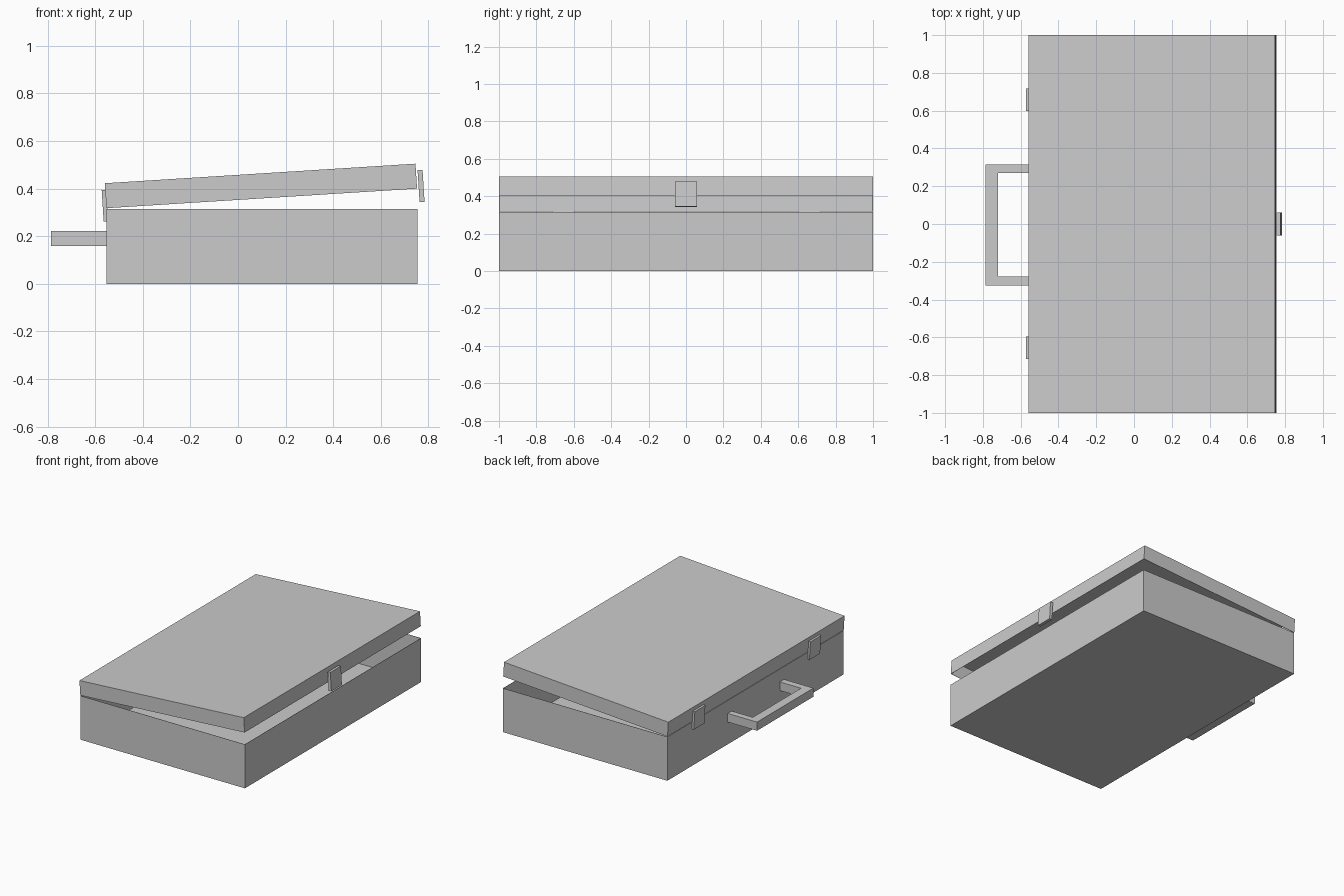
import bpy, bmesh, math
from mathutils import Matrix, Vector

if "Cube" in bpy.data.objects:
    bpy.data.objects.remove(bpy.data.objects["Cube"])


def box(name, lo, hi, open_side=0, matrix=None):
    """Box between two corners; open_side +1 / -1 removes the top / bottom face."""
    lo, hi = Vector(lo), Vector(hi)
    bm = bmesh.new()
    bmesh.ops.create_cube(bm, size=1)
    bmesh.ops.scale(bm, vec=hi - lo, verts=bm.verts)
    bmesh.ops.translate(bm, vec=(lo + hi) / 2, verts=bm.verts)
    if open_side:
        bm.normal_update()
        gone = [f for f in bm.faces if f.normal.z * open_side > 0.9]
        bmesh.ops.delete(bm, geom=gone, context='FACES')
    mesh = bpy.data.meshes.new(name)
    bm.to_mesh(mesh)
    bm.free()
    obj = bpy.data.objects.new(name, mesh)
    bpy.context.collection.objects.link(obj)
    if matrix:
        obj.matrix_world = matrix
    if open_side:
        wall = obj.modifiers.new("thin_wall", 'SOLIDIFY')
        wall.thickness = 0.003
        wall.offset = -1
    return obj


# Case bottom: thin-walled tray, open at the top
box("case_base", (-0.552, -1, 0), (0.755, 1, 0.315), open_side=1)

# Lid, latch and hinge plates share the hinge-line frame, tilted slightly open
tilt = Matrix.Translation((-0.553, 0, 0.318)) @ Matrix.Rotation(-math.radians(3.6), 4, 'Y')
box("case_lid", (0, -1, 0), (1.308, 1, 0.105), open_side=-1, matrix=tilt)
box("latch", (1.315, -0.06, -0.057), (1.336, 0.06, 0.077), matrix=tilt)
for name, y in (("hinge_left", -0.655), ("hinge_right", 0.658)):
    box(name, (-0.015, y - 0.06, -0.055), (0.004, y + 0.06, 0.077), matrix=tilt)

# Carrying handle: swept as one U-shaped profile, extruded upward
outline = [(-0.552, -0.325), (-0.785, -0.325), (-0.785, 0.315), (-0.552, 0.315),
           (-0.552, 0.27), (-0.72, 0.27), (-0.72, -0.277), (-0.552, -0.277)]
bm = bmesh.new()
face = bm.faces.new([bm.verts.new((x, y, 0.16)) for x, y in outline])
top = bmesh.ops.extrude_face_region(bm, geom=[face], use_keep_orig=True)
bmesh.ops.translate(bm, vec=(0, 0, 0.062),
                    verts=[v for v in top["geom"] if isinstance(v, bmesh.types.BMVert)])
bmesh.ops.recalc_face_normals(bm, faces=bm.faces)
mesh = bpy.data.meshes.new("handle")
bm.to_mesh(mesh)
bm.free()
bpy.context.collection.objects.link(bpy.data.objects.new("handle", mesh))
